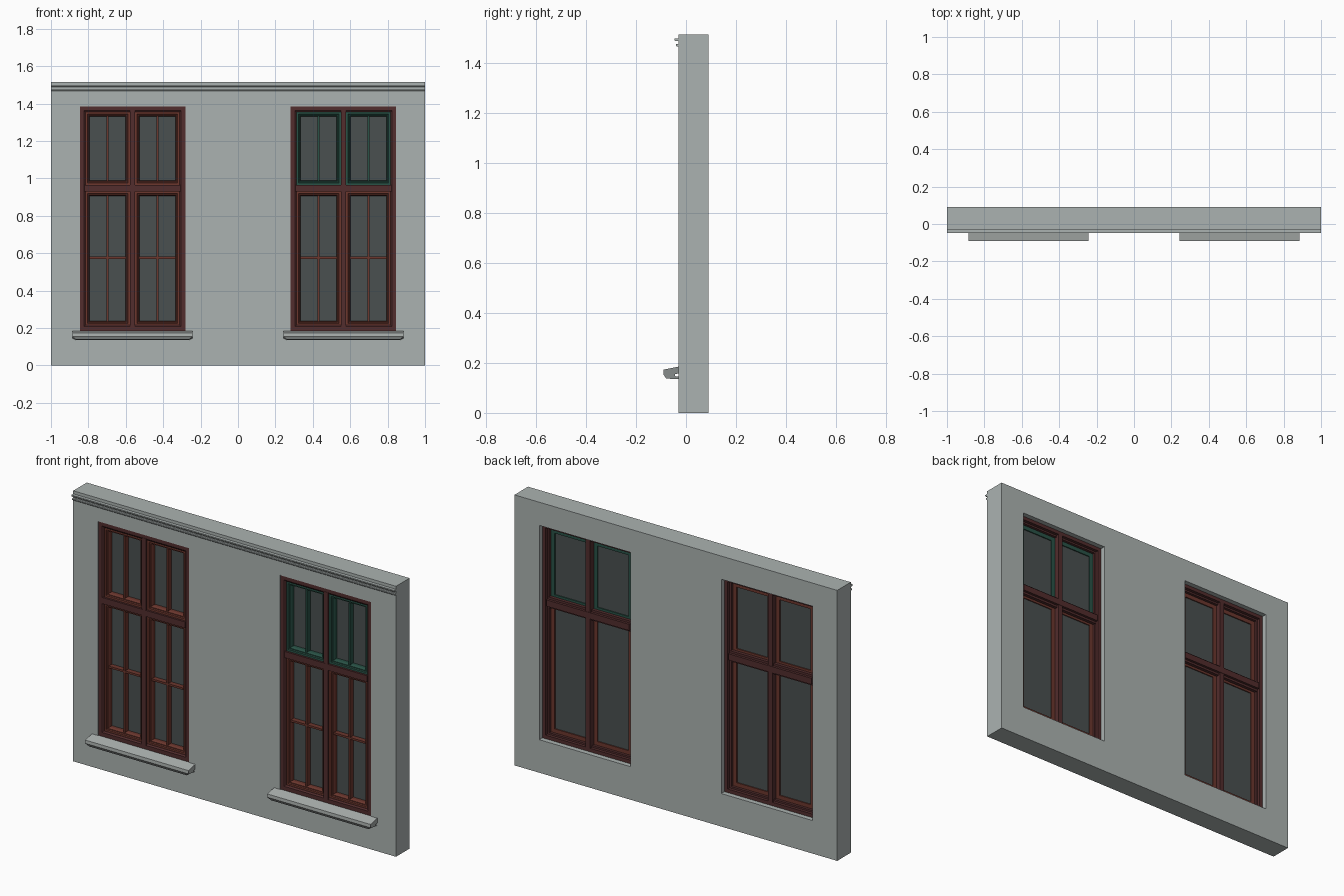
import bpy, bmesh

cube = bpy.data.objects.get("Cube")
if cube:
    bpy.data.objects.remove(cube, do_unlink=True)


def material(name, rgb):
    m = bpy.data.materials.new(name)
    m.use_nodes = True
    m.diffuse_color = (*rgb, 1)
    m.node_tree.nodes["Principled BSDF"].inputs["Base Color"].default_value = (*rgb, 1)
    return m


PLASTER = material("grey plaster", (0.41, 0.45, 0.44))
SILL = material("sill stone", (0.41, 0.44, 0.43))
FRAME = material("dark brown wood", (0.085, 0.026, 0.026))
SASH = material("red brown wood", (0.15, 0.038, 0.027))
GREEN = material("green wood", (0.022, 0.085, 0.062))
GLASS = material("dark glass", (0.068, 0.08, 0.08))


def finish(name, bm, mat):
    bmesh.ops.recalc_face_normals(bm, faces=bm.faces)
    mesh = bpy.data.meshes.new(name)
    bm.to_mesh(mesh)
    bm.free()
    mesh.materials.append(mat)
    ob = bpy.data.objects.new(name, mesh)
    bpy.context.collection.objects.link(ob)
    return ob


def box(name, x, y, z, mat):
    """Box between the (low, high) pairs x, y and z."""
    bm = bmesh.new()
    bmesh.ops.create_cube(bm, size=1)
    for v in bm.verts:
        v.co = [r[0] if c < 0 else r[1] for c, r in zip(v.co, (x, y, z))]
    return finish(name, bm, mat)


def ring(name, x, z, profile, mat):
    """Mitred rectangular frame; profile is a closed list of (inset, y)."""
    bm = bmesh.new()
    loops = []
    for d, y in profile:
        x0, x1, z0, z1 = x[0] + d, x[1] - d, z[0] + d, z[1] - d
        loops.append([bm.verts.new((a, y, b))
                      for a, b in ((x0, z0), (x1, z0), (x1, z1), (x0, z1))])
    for i, loop in enumerate(loops):
        prev = loops[i - 1]
        for k in range(4):
            j = (k + 1) % 4
            bm.faces.new((prev[k], prev[j], loop[j], loop[k]))
    return finish(name, bm, mat)


def prism(name, x, profile, mat, taper=0):
    """Extrude a (y, z) profile along x; the low front edge may be tapered."""
    bm = bmesh.new()
    low = min(p[1] for p in profile)
    ends = []
    for side, sign in ((x[0], 1), (x[1], -1)):
        ends.append([bm.verts.new((side + sign * (taper if b < low + 0.005 else 0), a, b))
                     for a, b in profile])
    for end in ends:
        bm.faces.new(end)
    n = len(profile)
    for i in range(n):
        j = (i + 1) % n
        bm.faces.new((ends[0][i], ends[0][j], ends[1][j], ends[1][i]))
    return finish(name, bm, mat)


# Main sizes
FRONT, BACK, TOP = -0.03, 0.09, 1.515
CX, HALF = 0.564, 0.282
Z0, Z1 = 0.185, 1.385

# Wall with two openings
bm = bmesh.new()
xs = (-1, -CX - HALF, -CX + HALF, CX - HALF, CX + HALF, 1)
zs = (0, Z0, Z1, TOP)
grid = [[bm.verts.new((x, FRONT, z)) for z in zs] for x in xs]
for i in range(5):
    for k in range(3):
        if not (k == 1 and i in (1, 3)):
            bm.faces.new((grid[i][k], grid[i + 1][k], grid[i + 1][k + 1], grid[i][k + 1]))
out = bmesh.ops.extrude_face_region(bm, geom=bm.faces[:])
for g in out["geom"]:
    if isinstance(g, bmesh.types.BMVert):
        g.co.y = BACK
finish("wall", bm, PLASTER)

# Cornice mouldings
for name, y, z in (("upper", -0.047, 1.488), ("lower", -0.041, 1.466)):
    prism(name + "_cornice", (-1, 1),
          [(FRONT, z), (y + 0.004, z), (y, z + 0.004), (y, z + 0.01), (FRONT, z + 0.01)],
          PLASTER)

# Section shapes for the joinery
FRAME_SECTION = [(0, -0.026), (0.022, -0.026), (0.03, -0.02), (0.03, 0.045),
                 (0.02, 0.045), (0.02, 0.062), (0, 0.062)]
SASH_SECTION = [(0, -0.018), (0.012, -0.018), (0.015, -0.012), (0.019, -0.012),
                (0.024, 0.0), (0.024, 0.03), (0, 0.03)]
SILL_SECTION = [(FRONT, 0.185), (-0.09, 0.173), (-0.091, 0.155), (-0.08, 0.138),
                (-0.045, 0.135), (FRONT, 0.135), (FRONT, 0.145), (-0.045, 0.147),
                (-0.045, 0.156), (FRONT, 0.157)]


def window(side, cx, upper_mat):
    def part(name):
        return f"{side}_{name}"

    span = (cx - HALF, cx + HALF)
    inner = (span[0] + 0.025, span[1] - 0.025)

    # Fixed frame, centre post and crossbar
    ring(part("window_frame"), span, (Z0, Z1), FRAME_SECTION, FRAME)
    box(part("centre_post"), (cx - 0.014, cx + 0.014), (-0.028, 0.062), (Z0 + 0.02, Z1 - 0.02), FRAME)
    box(part("crossbar"), inner, (-0.029, 0.064), (0.93, 0.965), FRAME)
    box(part("crossbar_back_rail"), inner, (0.032, 0.05), (0.918, 0.977), FRAME)

    # Four sashes with glazing bars and panes
    for s, col in ((-1, "right"), (1, "left")):
        x = sorted((cx + s * 0.013, cx + s * 0.253))
        mid = sum(x) / 2
        for row, z, mat in (("lower", (0.213, 0.931), SASH), ("upper", (0.964, 1.356), upper_mat)):
            tag = f"{row}_{col}"
            ring(part(tag + "_sash"), x, z, SASH_SECTION, mat)
            gx, gz = (x[0] + 0.022, x[1] - 0.022), (z[0] + 0.022, z[1] - 0.022)
            box(part(tag + "_pane"), gx, (0.018, 0.024), gz, GLASS)
            box(part(tag + "_upright_bar"), (mid - 0.005, mid + 0.005), (-0.012, 0.02), gz, mat)
            if row == "lower":
                box(part(tag + "_cross_bar"), gx, (-0.01, 0.02), (0.57, 0.581), mat)

    # Projecting sill
    prism(part("sill"), (cx - 0.32, cx + 0.32), SILL_SECTION, SILL, taper=0.018)


window("right", -CX, SASH)
window("left", CX, GREEN)
